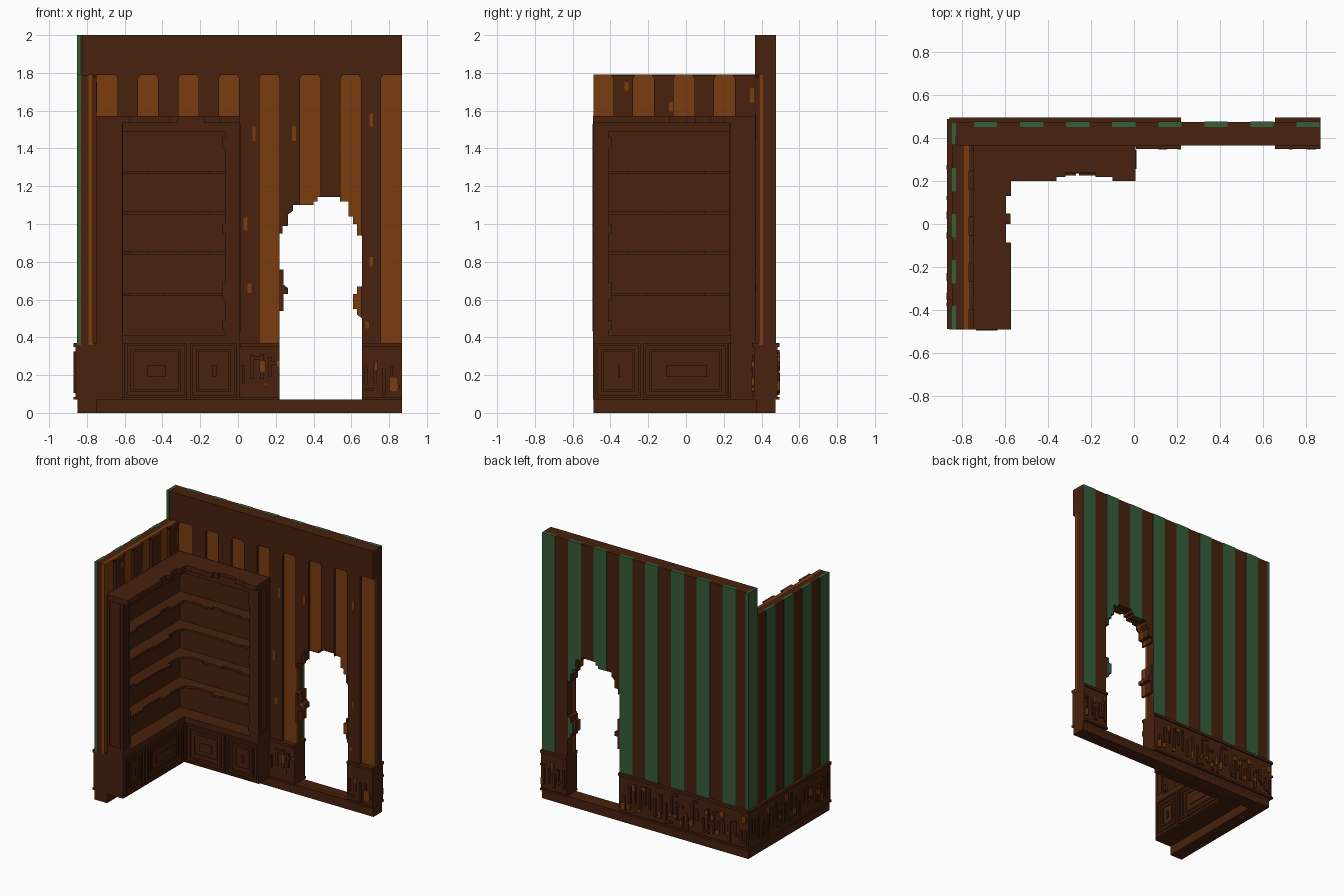
import bpy, bmesh, random

random.seed(4)
if "Cube" in bpy.data.objects:
    bpy.data.objects.remove(bpy.data.objects["Cube"])


def material(name, rgb):
    m = bpy.data.materials.new(name)
    m.use_nodes = True
    m.diffuse_color = (*rgb, 1)
    m.node_tree.nodes["Principled BSDF"].inputs["Base Color"].default_value = (*rgb, 1)
    return m


BROWN = material("dark brown wood", (0.065, 0.0152, 0.0044))
ORANGE = material("orange brown wood", (0.195, 0.045, 0.0044))
GREEN = material("green paint", (0.036, 0.112, 0.040))


def prisms(name, items, mat):
    """One object from (points, axis, start, end) extrusions."""
    place = {"x": lambda p, d: (d, p[0], p[1]),
             "y": lambda p, d: (p[0], d, p[1]),
             "z": lambda p, d: (p[0], p[1], d)}
    bm = bmesh.new()
    for pts, axis, a, b in items:
        lo = [bm.verts.new(place[axis](p, a)) for p in pts]
        hi = [bm.verts.new(place[axis](p, b)) for p in pts]
        bm.faces.new(lo)
        bm.faces.new(hi)
        for i in range(len(pts)):
            j = (i + 1) % len(pts)
            bm.faces.new((lo[i], lo[j], hi[j], hi[i]))
    bmesh.ops.recalc_face_normals(bm, faces=bm.faces)
    me = bpy.data.meshes.new(name)
    bm.to_mesh(me)
    bm.free()
    me.materials.append(mat)
    ob = bpy.data.objects.new(name, me)
    bpy.context.collection.objects.link(ob)
    return ob


def box(x0, x1, y0, y1, z0, z1):
    return ([(x0, y0), (x1, y0), (x1, y1), (x0, y1)], "z", z0, z1)


def rect(u0, u1, v0, v1):
    return [(u0, v0), (u1, v0), (u1, v1), (u0, v1)]


def octagon(u, v, w, h):
    c = min(w, h) * 0.3
    return [(u - w + c, v - h), (u + w - c, v - h), (u + w, v - h + c), (u + w, v + h - c),
            (u + w - c, v + h), (u - w + c, v + h), (u - w, v + h - c), (u - w, v - h + c)]


def flared(a, b, z0, z1):
    """Stripe that widens slightly under its top edge."""
    return [(a, z0), (b, z0), (b, z1 - .02), (b + .012, z1), (a - .012, z1), (a, z1 - .02)]


STEP, W = 0.2145, 0.108
ZW, ZL, ZT = 0.36, 1.79, 2.0     # wainscot top, low wall top, high wall top

# Back wall layers
back = [
    prisms("back_wall_core", [box(-.848, .868, .405, .474, .05, ZT)], BROWN),
    prisms("back_wall_panel", [box(-.79, .869, .386, .407, ZW, ZL)], ORANGE),
    prisms("back_wall_inner_stripes", [(flared(-.637 + k * STEP, -.53 + k * STEP, ZW, ZL), "y", .368, .388)
                                       for k in range(7)], BROWN),
    prisms("back_wall_outer_stripes", [box(-.745 + k * STEP, -.745 + k * STEP + W, .452, .477, ZW, ZT + .001)
                                       for k in range(8)], GREEN),
]

# Ragged arched doorway cut through every back wall layer
door = [(.22, .071), (.22, .54), (.24, .54), (.24, .63), (.265, .63), (.265, .66), (.24, .68),
        (.24, .76), (.22, .76), (.22, .95), (.235, .95), (.235, .99), (.265, .99), (.265, 1.05),
        (.29, 1.07), (.29, 1.1), (.4, 1.1), (.4, 1.12), (.42, 1.12), (.42, 1.143), (.54, 1.143),
        (.54, 1.12), (.585, 1.12), (.585, 1.04), (.61, 1.04), (.61, 1.0), (.63, 1.0), (.63, .94),
        (.657, .94), (.657, .67), (.63, .67), (.63, .63), (.61, .63), (.61, .55), (.63, .55),
        (.63, .52), (.657, .5), (.657, .071)]
cutter = prisms("doorway_cutter", [(door, "y", .2, .7)], BROWN)
cutter.hide_render = True
for ob in back:
    mod = ob.modifiers.new("doorway", "BOOLEAN")
    mod.operation, mod.solver, mod.object = "DIFFERENCE", "EXACT", cutter
    bpy.context.view_layer.objects.active = ob
    bpy.ops.object.modifier_apply(modifier=mod.name)
bpy.data.objects.remove(cutter)

prisms("back_wall_header", [box(-.825, .869, .366, .45, ZL, ZT)], BROWN)

# Low side wall layers
prisms("side_wall_core", [box(-.848, -.79, -.49, .42, .05, ZL)], BROWN)
prisms("side_wall_panel", [box(-.792, -.768, -.491, .39, ZW, ZL + .001)], ORANGE)
prisms("side_wall_inner_stripes", [(flared(-.385 + k * STEP, -.28 + k * STEP, ZW, ZL), "x", -.77, -.748)
                                   for k in range(4)], BROWN)
prisms("side_wall_outer_stripes", [box(-.852, -.83, -.491 + k * STEP, -.491 + k * STEP + W,
                                       ZW, ZT + .001 if k == 4 else ZL + .001) for k in range(5)], GREEN)

# Base rail under both walls
prisms("base_rail", [box(-.85, .869, .37, .473, 0, .07), box(-.85, -.748, -.49, .38, 0, .07)], BROWN)

# Wainscot slabs
prisms("wainscot", [box(-.86, .22, .36, .485, .07, .37), box(.657, .869, .36, .485, .07, .37),
                    box(-.86, -.74, -.491, .40, .07, .37)], BROWN)


# Carved relief: upright ribs, short crossbars and orange knots
def relief(name, u0, u1, axis, d0, d1, knots=None):
    bars = [(rect(u0, u1, .35, .37), axis, d0, d1), (rect(u0, u1, .07, .085), axis, d0, d1)]
    spots = []
    u = u0 + .012
    while u < u1 - .03:
        w = random.uniform(.012, .022)
        z = random.uniform(.09, .19)
        bars.append((rect(u, u + w, z, z + random.uniform(.08, .16)), axis, d0, d1))
        if random.random() < .5:
            z = random.uniform(.1, .32)
            bars.append((rect(u, min(u + .05, u1), z, z + .015), axis, d0, d1))
        if knots is None and random.random() < .6:
            spots.append((u + .02, random.uniform(.13, .31), random.uniform(.008, .018),
                          random.uniform(.012, .03)))
        u += random.uniform(.035, .05)
    prisms(name + "_ribs", bars, BROWN)
    e = .002 if d1 > d0 else -.002
    prisms(name + "_knots", [(octagon(*s), axis, d0, d1 + e) for s in (knots or spots)], ORANGE)


relief("wainscot_back", -.86, .22, "y", .485, .495)
relief("wainscot_back_door_side", .657, .869, "y", .485, .495)
relief("wainscot_side", -.49, .49, "x", -.86, -.87)
relief("wainscot_front", .01, .22, "y", .36, .35,
       [(.13, .245, .015, .03), (.145, .155, .008, .015), (.212, .26, .007, .02)])
relief("wainscot_front_door_side", .657, .869, "y", .36, .35,
       [(.73, .25, .008, .025), (.825, .15, .022, .04)])

# Worn flecks on the inner stripes
flecks = [(.085, 1.48, .008, .04), (.297, 1.48, .01, .04), (.705, 1.55, .01, .035), (.04, 1.0, .01, .035),
          (.06, .66, .011, .025), (.705, .8, .01, .025), (.683, .465, .01, .018)]
prisms("back_wall_flecks", [(octagon(*f), "y", .366, .37) for f in flecks], ORANGE)
prisms("side_wall_flecks", [(octagon(y, z, .01, h), "x", -.75, -.746)
                            for y, z, h in ((-.315, 1.73, .022), (-.08, 1.62, .025), (.35, 1.68, .04))], ORANGE)

# Corner bookcase: cabinet, backing, end posts
XF, YF = -.612, .235      # front planes of the side and back wings


def corner(x, y, x_in=-.748, y_in=.37, x_end=.008, y_end=-.492):
    """L outline in plan, with fronts at x and y."""
    return [(x_in, y_in), (x_in, y_end), (x, y_end), (x, y), (x_end, y), (x_end, y_in)]


prisms("bookcase_cabinet", [(corner(XF, YF), "z", .07, .41)], BROWN)
prisms("bookcase_backing", [(corner(-.73, .352), "z", .40, 1.56)], BROWN)
prisms("bookcase_posts", [box(-.748, XF, -.492, -.41, .40, 1.56), box(-.07, .008, YF, .37, .40, 1.56)], BROWN)
prisms("bookcase_top_rail", [(corner(XF, YF), "z", 1.49, 1.55)], BROWN)
prisms("bookcase_cornice", [([(-.748, .37), (-.748, -.492), (-.572, -.492), (-.572, -.085), (-.597, -.085),
                              (-.597, .0), (-.575, .0), (-.575, .05), (-.595, .05), (-.595, .13), (-.572, .13),
                              (-.572, .2), (-.36, .2), (-.36, .22), (-.32, .22), (-.32, .24), (-.18, .24),
                              (-.18, .22), (-.1, .22), (-.1, .2), (.008, .2), (.008, .37)],
                             "z", 1.535, 1.572)], BROWN)


# Shelves with chipped front edges
def chipped(start, stop, edge, sign):
    pts, n = [], 6
    for i in range(n):
        d = edge + sign * random.choice((0, .012, .012, .03))
        a, b = (start + (stop - start) * t / n for t in (i, i + 1))
        pts += [(a, d), (b, d)]
    return pts


shelves = []
for z in (.635, .855, 1.065, 1.28):
    side = [(d, y) for y, d in chipped(-.41, .20, XF - .01, -1)]
    front = chipped(-.56, -.07, YF + .01, 1)
    outline = [(-.74, .36), (-.74, -.41)] + side + [(XF - .01, YF + .01)] + front + [(-.07, .36)]
    shelves.append((outline, "z", z - .016, z))
prisms("bookcase_shelves", shelves, BROWN)


# Picture-frame mouldings on doors and end posts
def frame(u0, u1, v0, v1, axis, d0, d1, t=.014):
    return [(rect(*r), axis, d0, d1) for r in ((u0, u1, v0, v0 + t), (u0, u1, v1 - t, v1),
                                               (u0, u0 + t, v0 + t, v1 - t), (u1 - t, u1, v0 + t, v1 - t))]


doors = []
for u0, u1, axis, d, s in ((-.60, -.27, "y", YF, -1), (-.255, -.005, "y", YF, -1),
                           (-.48, -.24, "x", XF, 1), (-.225, .22, "x", XF, 1)):
    for i in range(3):
        m = .032 * i
        doors += frame(u0 + m, u1 - m, .08 + m, .37 - m, axis, d, d + s * (.01 - .002 * i))
    doors.append((rect(u0 + .12, u1 - .11, .19, .25), axis, d, d + s * .008))
prisms("cabinet_door_mouldings", doors, BROWN)
prisms("post_mouldings", frame(-.735, -.635, .43, 1.53, "y", -.492, -.496)
       + frame(.255, .345, .43, 1.53, "x", .008, .012)
       + frame(-.06, -.005, .43, 1.53, "y", YF, YF - .004)
       + frame(-.48, -.42, .43, 1.53, "x", XF, XF + .004), BROWN)

# Splintered bits along the inner post edges
prisms("post_splinters", [b for z, h in ((.44, .05), (.6, .09), (.95, .05), (1.4, .06))
                          for b in (box(-.085, -.069, YF + .004, .26, z, z + h),
                                    box(XF - .03, XF - .004, -.411, -.395, z, z + h))], BROWN)
